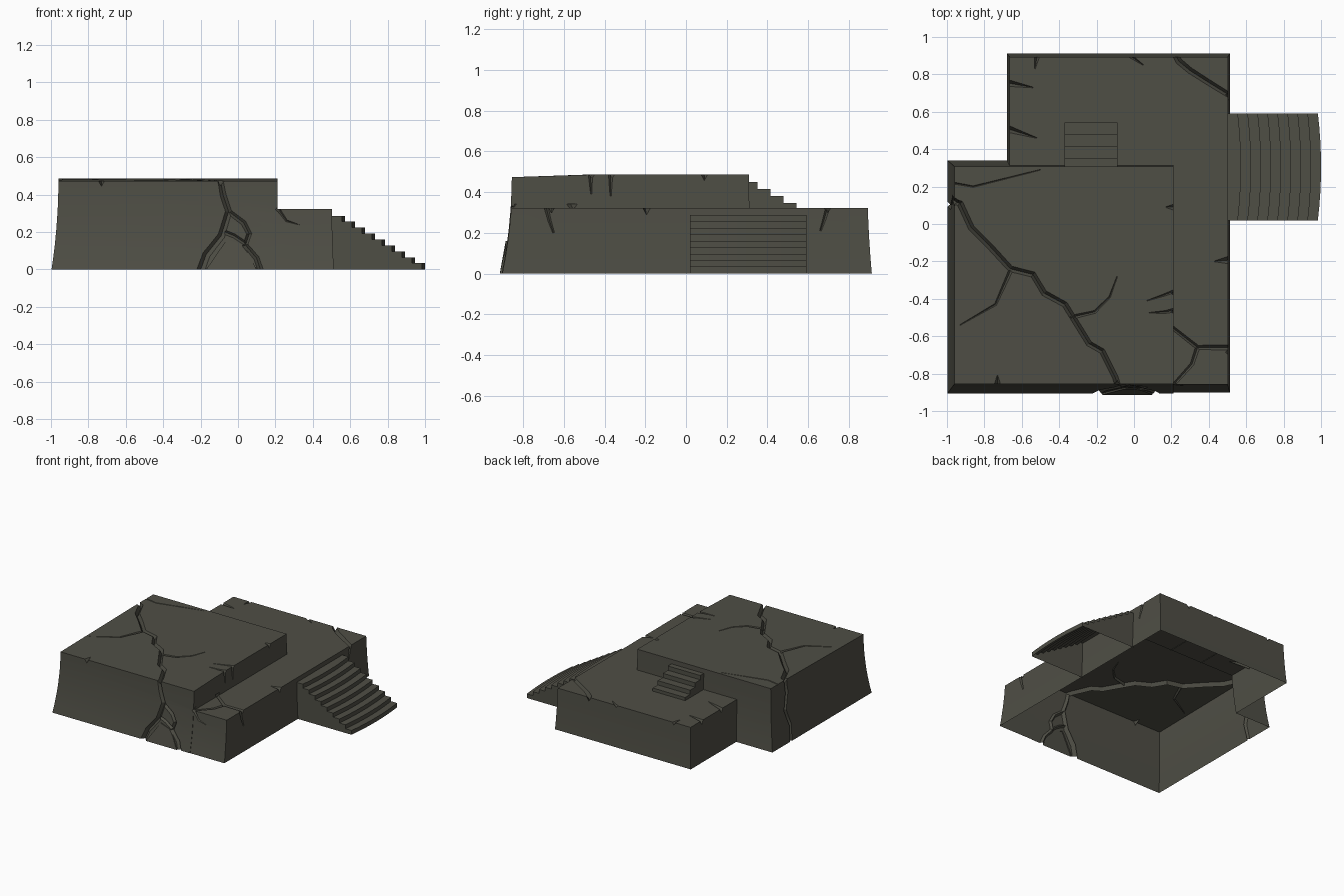
import bpy, bmesh, math
from mathutils import Vector

if "Cube" in bpy.data.objects:
    bpy.data.objects.remove(bpy.data.objects["Cube"])

stone = bpy.data.materials.new("dark olive stone")
stone.diffuse_color = (0.078, 0.077, 0.060, 1)
stone.use_nodes = True
stone.node_tree.nodes["Principled BSDF"].inputs["Base Color"].default_value = stone.diffuse_color


def make(name, bm):
    bmesh.ops.recalc_face_normals(bm, faces=bm.faces)
    me = bpy.data.meshes.new(name)
    bm.to_mesh(me)
    bm.free()
    me.materials.append(stone)
    ob = bpy.data.objects.new(name, me)
    bpy.context.collection.objects.link(ob)
    return ob


def loft(bm, rings):
    """Closed skin through rings with equal point counts, capped at both ends."""
    vs = [[bm.verts.new(p) for p in r] for r in rings]
    n = len(vs[0])
    for a, b in zip(vs, vs[1:]):
        for i in range(n):
            j = (i + 1) % n
            bm.faces.new((a[i], a[j], b[j], b[i]))
    bm.faces.new(vs[0])
    bm.faces.new(vs[-1])


def curve(z):
    """Walls lean in, steep near the top."""
    return 1 - (1 - min(z, 0.48) / 0.48) ** 2


def front(z):
    return -0.905 + 0.05 * curve(z)


def left(z):
    return -0.997 + 0.037 * curve(z)


def block(name, x0, x1, y0, y1, lean, zs):
    l, r, f, b = lean
    rings = []
    for z in zs:
        c = curve(z)
        xa, xb, ya, yb = x0 + l * c, x1 - r * c, y0 + f * c, y1 - b * c
        rings.append([(xa, ya, z), (xb, ya, z), (xb, yb, z), (xa, yb, z)])
    bm = bmesh.new()
    loft(bm, rings)
    return make(name, bm)


helpers = []


def boolean(ob, other, op):
    m = body.modifiers.new(op, 'BOOLEAN')
    m.operation, m.solver, m.object = op, 'EXACT', other
    other.hide_render = True
    helpers.append(other)


def crack(pts, n, w0, w1, k=1.8):
    """V-shaped groove along a path on a surface with normal n, tapering w0 to w1."""
    pts, n, h = [Vector(p) for p in pts], Vector(n), 0.02
    rings = []
    for i, p in enumerate(pts):
        t = (pts[min(i + 1, len(pts) - 1)] - pts[max(i - 1, 0)]).normalized()
        s = n.cross(t).normalized()
        w = w0 + (w1 - w0) * i / (len(pts) - 1)
        up = w + h / k
        rings.append([p + s * up + n * h, p - s * up + n * h, p - n * (k * w)])
    bm = bmesh.new()
    loft(bm, rings)
    boolean(body, make("crack_cutter", bm), 'DIFFERENCE')


# Two merged terraces
HI, LO = 0.48, 0.322
body = block("stone_terraces", -0.997, 0.212, -0.905, 0.34, (0.037, 0, 0.05, 0.032),
             (0, 0.06, 0.13, 0.21, 0.32, 0.42, HI))
lower = block("lower_terrace", -0.68, 0.512, -0.902, 0.912, (0.017, 0.012, 0.05, 0.022),
              (0, 0.07, 0.15, 0.24, LO))
boolean(body, lower, 'UNION')

# Loose slab pushed out of the front wall
bm = bmesh.new()
loft(bm, [[(-0.17, -0.914, 0), (0.10, -0.914, 0), (0.10, -0.86, 0), (-0.17, -0.86, 0)],
          [(-0.06, -0.885, 0.16), (0.03, -0.885, 0.13), (0.03, -0.85, 0.13), (-0.06, -0.85, 0.16)]])
boolean(body, make("slab", bm), 'UNION')

UP = (0, 0, 1)
# Cracks on the upper floor
top = lambda pts, z: [(x, y, z) for x, y in pts]
crack(top([(-0.99, 0.13), (-0.93, 0.11), (-0.87, -0.02), (-0.77, -0.12), (-0.66, -0.24), (-0.54, -0.27),
           (-0.48, -0.37), (-0.37, -0.43), (-0.24, -0.64), (-0.17, -0.68), (-0.10, -0.82),
           (-0.07, -0.92)], HI), UP, 0.017, 0.015)
for p, w in (([(-0.66, -0.25), (-0.74, -0.43), (-0.93, -0.54)], 0.011),
             ([(-0.34, -0.50), (-0.21, -0.47), (-0.13, -0.39), (-0.09, -0.28)], 0.011),
             ([(-0.97, 0.22), (-0.86, 0.20), (-0.70, 0.24), (-0.50, 0.29)], 0.005),
             ([(0.24, -0.455), (0.17, -0.47), (0.08, -0.475)], 0.013),
             ([(0.24, -0.35), (0.16, -0.38), (0.07, -0.41)], 0.010),
             ([(0.24, 0.09), (0.17, 0.09)], 0.025),
             ([(-0.73, -0.90), (-0.73, -0.81)], 0.03)):
    crack(top(p, HI), UP, w, 0.002)

# Cracks and edge chips on the lower floor
for p, w, w1 in (([(0.20, -0.55), (0.34, -0.66), (0.54, -0.66)], 0.010, 0.014),
                 ([(0.34, -0.66), (0.31, -0.75), (0.22, -0.85)], 0.012, 0.008),
                 ([(0.20, 0.95), (0.24, 0.87), (0.30, 0.82), (0.41, 0.75), (0.54, 0.67)], 0.018, 0.014),
                 ([(-0.71, 0.76), (-0.54, 0.73)], 0.022, 0.002),
                 ([(-0.71, 0.52), (-0.52, 0.46)], 0.022, 0.002),
                 ([(-0.08, 0.94), (0.05, 0.85)], 0.016, 0.002),
                 ([(-0.51, 0.94), (-0.53, 0.83)], 0.020, 0.002),
                 ([(0.54, -0.19), (0.43, -0.20)], 0.028, 0.002)):
    crack(top(p, LO), UP, w, w1)

# Cracks down the front wall
face = lambda pts: [(x, front(z), z) for x, z in pts]
for p, w0, w1 in (([(-0.10, 0.52), (-0.08, 0.40), (-0.05, 0.31), (-0.09, 0.18), (-0.17, 0.08), (-0.21, -0.03)],
                   0.014, 0.022),
                  ([(-0.05, 0.31), (0.03, 0.25), (0.06, 0.19), (0.04, 0.13), (0.10, 0.06), (0.13, -0.03)],
                   0.013, 0.015),
                  ([(-0.07, 0.20), (-0.02, 0.18), (0.04, 0.14)], 0.011, 0.011),
                  ([(0.21, 0.33), (0.26, 0.26), (0.34, 0.235)], 0.013, 0.002)):
    crack(face(p), (0, -1, 0), w0, w1, 1.3)

# Crack down the left wall
crack([(left(z), y, z) for y, z in ((0.13, 0.51), (0.11, 0.38), (0.14, 0.25), (0.09, 0.12), (0.11, -0.03))],
      (-1, 0, 0), 0.017, 0.012, 1.4)

# Short cracks down the right walls
for p, x in (([(-0.69, 0.34), (-0.67, 0.26), (-0.65, 0.20)], 0.502),
             ([(0.70, 0.34), (0.68, 0.27), (0.66, 0.21)], 0.502),
             ([(-0.47, 0.50), (-0.465, 0.39)], 0.212),
             ([(-0.37, 0.50), (-0.37, 0.38)], 0.212)):
    crack([(x, y, z) for y, z in p], (1, 0, 0), 0.012, 0.003, 1.3)

# Bake the cuts, then open the underside and sag the front edge
dg = bpy.context.evaluated_depsgraph_get()
baked = bpy.data.meshes.new_from_object(body.evaluated_get(dg))
body.modifiers.clear()
body.data = baked
for h in helpers:
    bpy.data.objects.remove(h)
bm = bmesh.new()
bm.from_mesh(baked)
base = [f for f in bm.faces if all(v.co.z < 0.001 for v in f.verts)]
bmesh.ops.delete(bm, geom=base, context='FACES')
for v in bm.verts:
    if v.co.z > 0.44:
        v.co.z += 0.005 - 0.012 * max(0, -v.co.y - 0.5) / 0.35
bm.to_mesh(baked)
bm.free()
baked.materials.clear()
baked.materials.append(stone)
for p in baked.polygons:
    p.material_index = 0


def stairs(name, start, first, run, z_top, z_floor, rise, count, span, place, bow):
    """Open-bottomed flight; place(d, s, z) maps run distance and width to space."""
    prof = [(start, z_floor), (start, z_top)]
    for i in range(count):
        d, z = first + run * i, z_top - rise * i
        prof += [(d, z), (d, z - rise if i < count - 1 else z_floor)]
    bm = bmesh.new()
    cols = []
    cuts = 8 if bow else 1
    for j in range(cuts + 1):
        u = j / cuts
        s = span[0] + (span[1] - span[0]) * u
        b = bow * (1 - (2 * u - 1) ** 2)
        cols.append([bm.verts.new(place(d + (b if d > start else 0), s, z)) for d, z in prof])
    for a, b in zip(cols, cols[1:]):
        for i in range(1, len(prof) - 1):
            bm.faces.new((a[i], a[i + 1], b[i + 1], b[i]))
    bm.faces.new(cols[0])
    bm.faces.new(cols[-1])
    return make(name, bm)


# Wide side stairs with bowed steps, and the small stairs between terraces
side = stairs("side_stairs", 0.499, 0.555, 0.0535, 0.287, 0, 0.0317, 9, (0.02, 0.592),
              lambda d, s, z: (d, s, z), 0.017)
small = stairs("small_stairs", 0.30, 0.352, 0.0635, 0.449, 0.318, 0.034, 4, (-0.372, -0.087),
               lambda d, s, z: (s, d, z), 0)

# Smooth the curved walls, keep the cut edges sharp
for ob in (body, side, small):
    bpy.ops.object.select_all(action='DESELECT')
    ob.select_set(True)
    bpy.context.view_layer.objects.active = ob
    bpy.ops.object.shade_smooth_by_angle(angle=math.radians(25))
